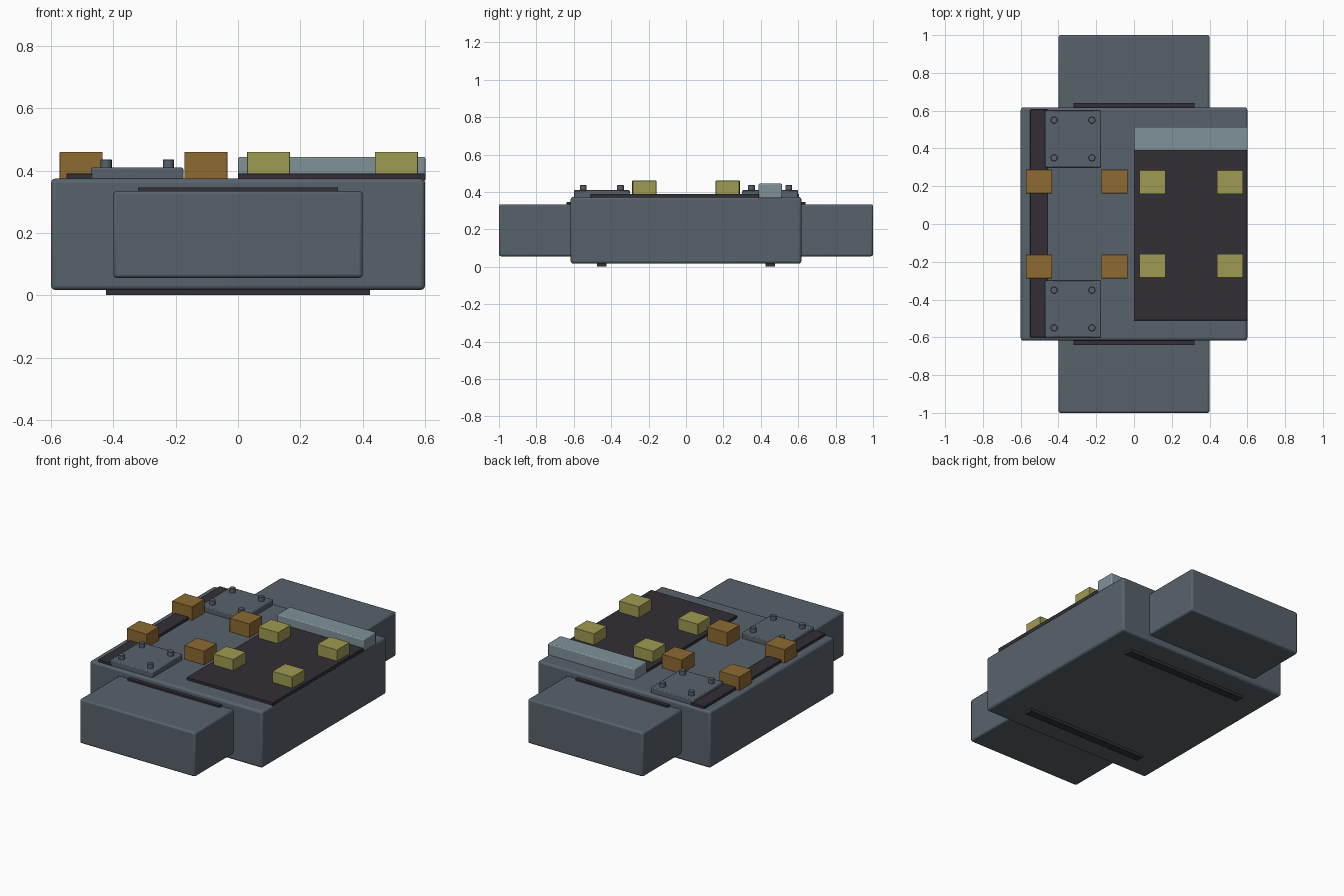
import bpy

cube = bpy.data.objects.get("Cube")
if cube:
    bpy.data.objects.remove(cube, do_unlink=True)


def material(name, rgb):
    # rgb is given in display values and stored as linear
    col = [(c / 255) ** 2.2 for c in rgb] + [1.0]
    m = bpy.data.materials.new(name)
    m.use_nodes = True
    m.diffuse_color = col
    m.node_tree.nodes["Principled BSDF"].inputs["Base Color"].default_value = col
    return m


STEEL = material("blue grey steel", (88, 98, 107))
DARK = material("dark charcoal", (54, 51, 57))
PALE = material("pale blue grey", (127, 145, 151))
BROWN = material("brown", (140, 106, 54))
OLIVE = material("olive yellow", (157, 153, 83))


def finish(o, name, mat, bevel, segments):
    o.name = name
    o.data.materials.append(mat)
    if bevel:
        b = o.modifiers.new("rounded edges", 'BEVEL')
        b.width = bevel
        b.segments = segments
        b.limit_method = 'ANGLE'
        bpy.ops.object.shade_smooth_by_angle()
    return o


def box(name, x, y, z, mat, bevel=0.0, segments=2):
    spans = (x, y, z)
    bpy.ops.mesh.primitive_cube_add(size=1, location=[(a + b) / 2 for a, b in spans])
    o = bpy.context.object
    o.scale = [b - a for a, b in spans]
    bpy.ops.object.transform_apply(location=False, rotation=False, scale=True)
    return finish(o, name, mat, bevel, segments)


def block(name, cx, cy, w, d, z, mat, bevel=0.0):
    return box(name, (cx - w / 2, cx + w / 2), (cy - d / 2, cy + d / 2), z, mat, bevel)


TOP = 0.374

# Main housing
box("main_housing", (-0.6, 0.6), (-0.617, 0.617), (0.017, TOP), STEEL, 0.014, 3)

# End blocks, seam strips and underside runners, front and back
for side, s in (("front", -1), ("back", 1)):
    block(side + "_end_block", 0, s * 0.79, 0.8, 0.42, (0.056, 0.334), STEEL, 0.01)
    block(side + "_seam_strip", 0, s * 0.62, 0.64, 0.04, (0.325, 0.345), DARK)
    block(side + "_runner", 0, s * 0.45, 0.846, 0.05, (0, 0.025), DARK)

    # Bolted mounting plates
    block(side + "_mounting_plate", -0.323, s * 0.45, 0.296, 0.3, (0.366, 0.409), STEEL, 0.005)
    for x in (-0.423, -0.223):
        for y in (0.35, 0.55):
            bpy.ops.mesh.primitive_cylinder_add(
                vertices=16, radius=0.018, depth=0.04, location=(x, s * y, 0.416))
            finish(bpy.context.object, side + "_bolt", STEEL, 0.002, 1)

    # Raised pads on the two halves of the top
    for x in (-0.503, -0.103):
        block(side + "_brown_pad", x, s * 0.225, 0.138, 0.126, (0.37, 0.46), BROWN, 0.002)
    for x in (0.098, 0.508):
        block(side + "_olive_pad", x, s * 0.222, 0.138, 0.126, (0.385, 0.46), OLIVE, 0.002)

# Dark top panel, side rail and pale bar
box("top_panel", (0, 0.599), (-0.51, 0.39), (0.366, 0.39), DARK, 0.002)
box("side_rail", (-0.55, -0.455), (-0.6, 0.605), (0.366, 0.39), DARK, 0.002)
box("pale_bar", (0, 0.601), (0.388, 0.514), (0.366, 0.444), PALE, 0.006)
